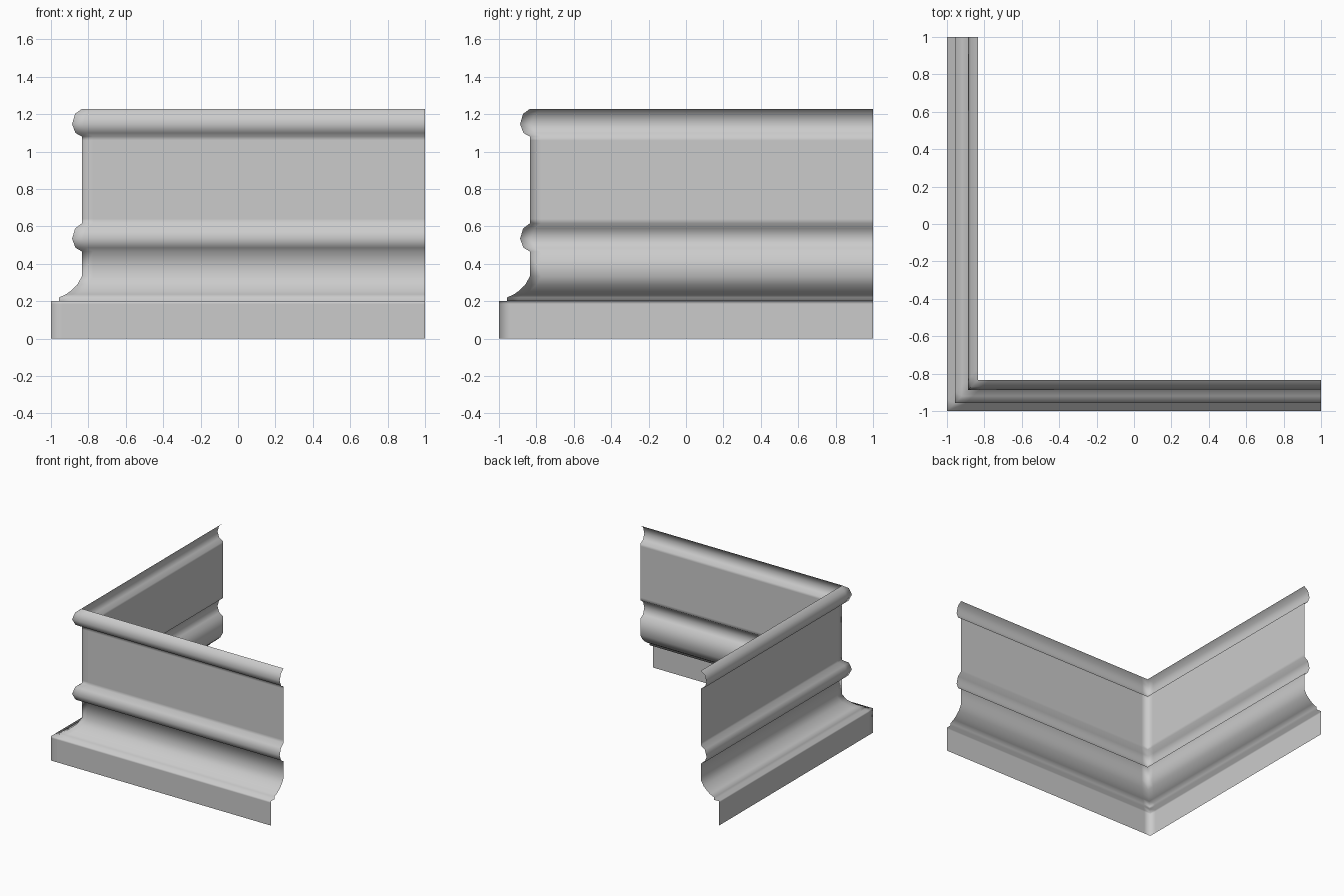
import bpy
import bmesh

default = bpy.data.objects.get("Cube")
if default:
    bpy.data.objects.remove(default, do_unlink=True)

# Warm-free plain grey for the whole moulding
grey = bpy.data.materials.new("plain grey")
grey.use_nodes = True
colour = (0.6, 0.6, 0.6, 1)
grey.diffuse_color = colour
grey.node_tree.nodes["Principled BSDF"].inputs["Base Color"].default_value = colour

WALL = 0.835


def bead(z, height):
    """Half-round bead standing out from the wall, bottom to top."""
    steps = ((0, 0), (0.034, 0.13), (0.052, 0.45), (0.036, 0.82), (0, 1))
    return [(WALL + out, z + up * height) for out, up in steps]


# Cross-section: (distance out from the centre, height)
plinth = [(1, 0), (1, 0.185), (1, 0.2), (0.957, 0.2), (0.957, 0.22)]
cove = [(0.92, 0.236), (0.895, 0.254), (0.86, 0.287), (WALL, 0.332)]
panel = [(WALL, 0.64), (WALL, 1.06)]
profile = plinth + cove + bead(0.466, 0.15) + panel + bead(1.08, 0.148)

# Sweep the section along the left side, round the mitred corner, along the front
bm = bmesh.new()
SUPPORT = 0.06
rows = []
for out, z in profile:
    path = [(-out, 1), (-out, -out + SUPPORT), (-out, -out),
            (-out + SUPPORT, -out), (1, -out)]
    rows.append([bm.verts.new((x, y, z)) for x, y in path])
for low, high in zip(rows, rows[1:]):
    for i in range(len(low) - 1):
        face = bm.faces.new((low[i], low[i + 1], high[i + 1], high[i]))
        face.smooth = True

mesh = bpy.data.meshes.new("corner_moulding")
bm.to_mesh(mesh)
bm.free()
mesh.materials.append(grey)
moulding = bpy.data.objects.new("corner_moulding", mesh)
bpy.context.collection.objects.link(moulding)
